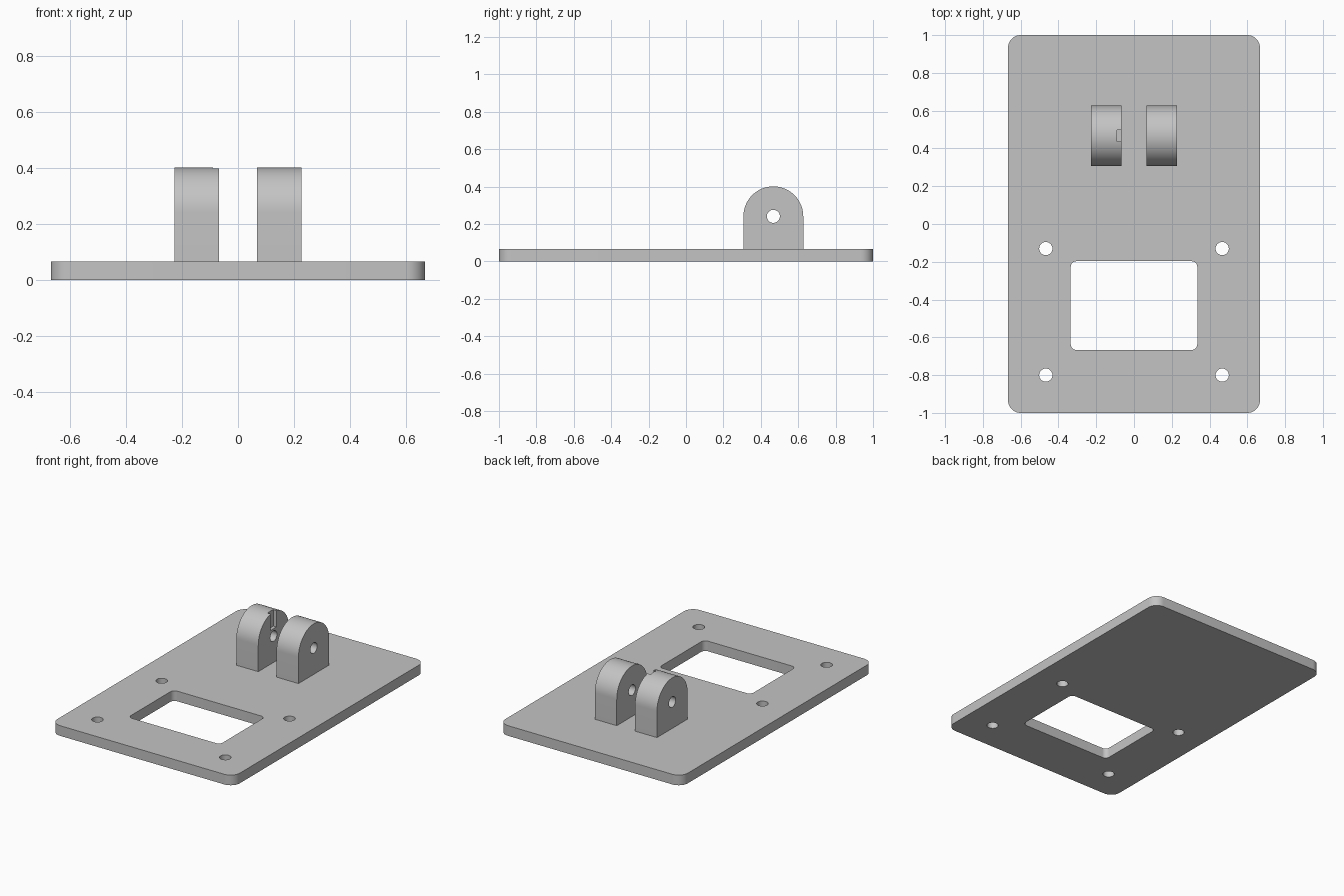
import bpy
import bmesh
from math import cos, sin, pi, radians
from mathutils import Matrix, Vector

cube = bpy.data.objects.get("Cube")
if cube:
    bpy.data.objects.remove(cube, do_unlink=True)

grey = bpy.data.materials.new("light grey")
grey.use_nodes = True
COLOUR = (0.55, 0.55, 0.55, 1)
grey.diffuse_color = COLOUR
grey.node_tree.nodes["Principled BSDF"].inputs["Base Color"].default_value = COLOUR

# Maps a profile drawn in (y, z) and extruded along x
SIDEWAYS = Matrix(((0, 0, 1, 0), (1, 0, 0, 0), (0, 1, 0, 0), (0, 0, 0, 1)))


def arc(cx, cy, r, start, end, steps):
    angles = [radians(start + (end - start) * i / steps) for i in range(steps + 1)]
    return [(cx + r * cos(a), cy + r * sin(a)) for a in angles]


def circle(cx, cy, r, steps=32):
    return arc(cx, cy, r, 0, 360, steps)[:-1]


def rounded_rect(x0, x1, y0, y1, r):
    corners = ((x1 - r, y1 - r), (x0 + r, y1 - r), (x0 + r, y0 + r), (x1 - r, y0 + r))
    return [p for i, (cx, cy) in enumerate(corners)
            for p in arc(cx, cy, r, i * 90, i * 90 + 90, 10)]


def prism(name, profile, low, high, matrix=Matrix()):
    bm = bmesh.new()
    face = bm.faces.new([bm.verts.new((x, y, low)) for x, y in profile])
    top = bmesh.ops.extrude_face_region(bm, geom=[face])["geom"]
    moved = [v for v in top if isinstance(v, bmesh.types.BMVert)]
    bmesh.ops.translate(bm, verts=moved, vec=Vector((0, 0, high - low)))
    bm.transform(matrix)
    bmesh.ops.recalc_face_normals(bm, faces=bm.faces)
    mesh = bpy.data.meshes.new(name)
    bm.to_mesh(mesh)
    bm.free()
    mesh.materials.append(grey)
    obj = bpy.data.objects.new(name, mesh)
    bpy.context.collection.objects.link(obj)
    return obj


def finish(obj, cutters):
    bpy.ops.object.select_all(action='DESELECT')
    bpy.context.view_layer.objects.active = obj
    obj.select_set(True)
    for cutter in cutters:
        mod = obj.modifiers.new("cut", 'BOOLEAN')
        mod.operation = 'DIFFERENCE'
        mod.solver = 'EXACT'
        mod.object = cutter
        bpy.ops.object.modifier_apply(modifier=mod.name)
        bpy.data.objects.remove(cutter, do_unlink=True)
    bpy.ops.object.shade_smooth_by_angle(angle=radians(30))


# Base plate with a window and four screw holes
THICK = 0.067
plate = prism("base_plate", rounded_rect(-0.667, 0.667, -1, 1, 0.067), 0, THICK)
cuts = [prism("window_cutter", rounded_rect(-0.335, 0.335, -0.667, -0.197, 0.03), -0.1, 0.2)]
for x in (-0.467, 0.467):
    for y in (-0.8, -0.13):
        cuts.append(prism("screw_cutter", circle(x, y, 0.035), -0.1, 0.2))
finish(plate, cuts)

# Pair of round-topped hinge lugs with a pin hole
Y, Z, R = 0.467, 0.241, 0.16
lug_profile = arc(Y, Z, R, 0, 180, 40) + [(Y - R, THICK), (Y + R, THICK)]
for name, x0, x1 in (("right_lug", -0.227, -0.067), ("left_lug", 0.067, 0.227)):
    lug = prism(name, lug_profile, x0, x1, SIDEWAYS)
    cuts = [prism("pin_cutter", circle(Y, Z, 0.035), x0 - 0.1, x1 + 0.1, SIDEWAYS)]
    # Shallow key slot on the inner face of the right lug
    if name == "right_lug":
        slot = [(Y - 0.03, 0.29), (Y + 0.03, 0.29), (Y + 0.03, 0.5), (Y - 0.03, 0.5)]
        cuts.append(prism("slot_cutter", slot, x1 - 0.022, x1 + 0.05, SIDEWAYS))
    finish(lug, cuts)
